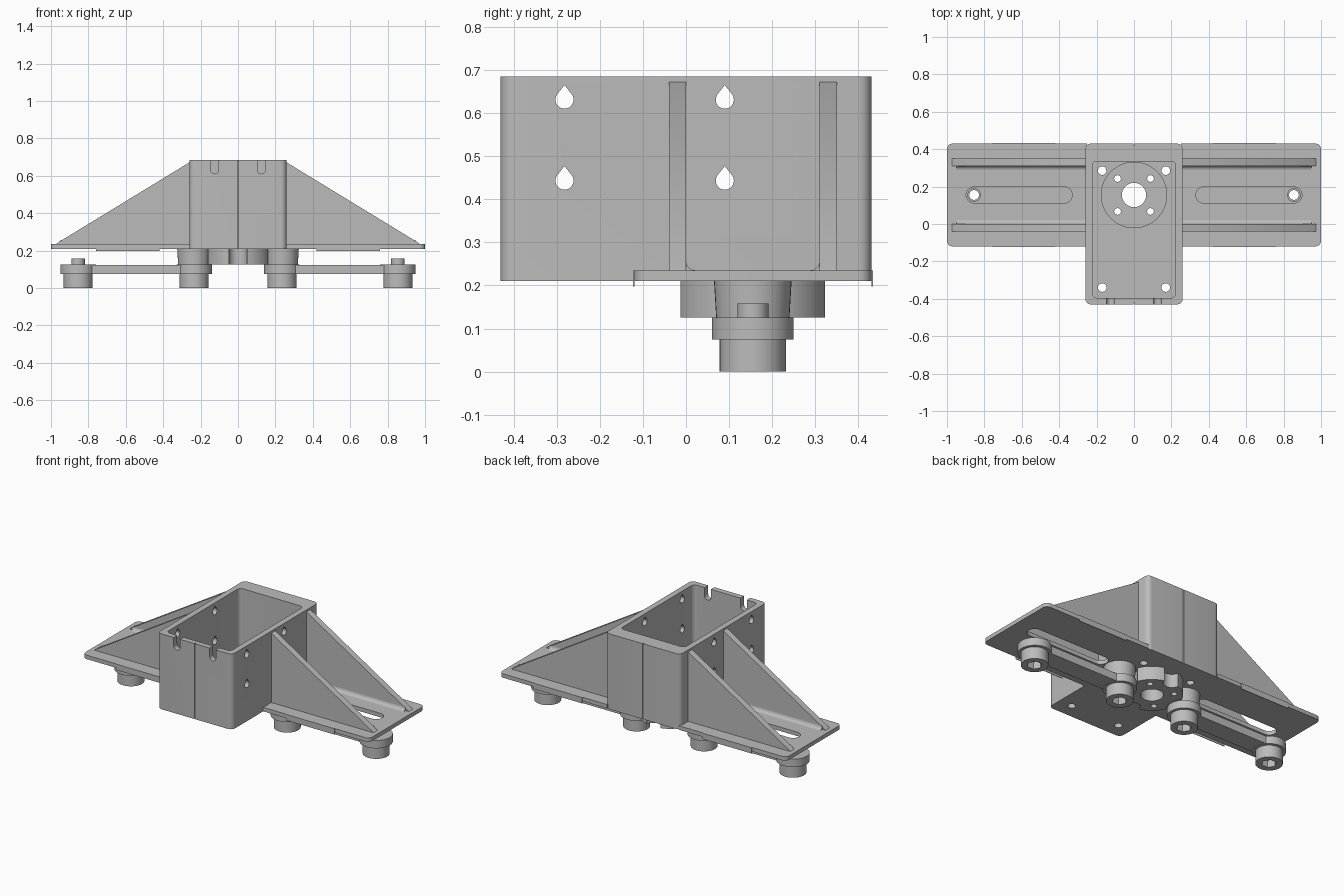
import bpy, bmesh
from math import cos, sin, pi, radians
from mathutils import Vector

if "Cube" in bpy.data.objects:
    bpy.data.objects.remove(bpy.data.objects["Cube"], do_unlink=True)

grey = bpy.data.materials.new("plain grey")
grey.use_nodes = True
grey.diffuse_color = (0.5, 0.5, 0.5, 1)
grey.node_tree.nodes["Principled BSDF"].inputs["Base Color"].default_value = (0.5, 0.5, 0.5, 1)

CY = 0.155                      # y of the motor and arm axis
BOTTOM, DECK, TOP = 0.21, 0.235, 0.685


def finish(name, bm):
    bmesh.ops.remove_doubles(bm, verts=bm.verts, dist=1e-5)
    bmesh.ops.recalc_face_normals(bm, faces=bm.faces)
    mesh = bpy.data.meshes.new(name)
    bm.to_mesh(mesh)
    bm.free()
    obj = bpy.data.objects.new(name, mesh)
    mesh.materials.append(grey)
    bpy.context.collection.objects.link(obj)
    return obj


def prism(name, pts, axis, lo, hi):
    """Extrude a 2D outline along the x, y or z axis."""
    place = {"x": lambda u, v, w: (w, u, v),
             "y": lambda u, v, w: (u, w, v),
             "z": lambda u, v, w: (u, v, w)}[axis]
    bm = bmesh.new()
    face = bm.faces.new([bm.verts.new(place(u, v, lo)) for u, v in pts])
    ext = bmesh.ops.extrude_face_region(bm, geom=[face])
    verts = [g for g in ext["geom"] if isinstance(g, bmesh.types.BMVert)]
    bmesh.ops.translate(bm, verts=verts, vec=Vector(place(0, 0, hi - lo)))
    return finish(name, bm)


def lathe(name, profile, x, y, n=40):
    """Turn a closed (radius, height) profile about a vertical axis."""
    bm = bmesh.new()
    vs = [bm.verts.new((x + r, y, z)) for r, z in profile]
    edges = [bm.edges.new((vs[i - 1], vs[i])) for i in range(len(vs))]
    bmesh.ops.spin(bm, geom=vs + edges, cent=(x, y, 0), axis=(0, 0, 1),
                   angle=2 * pi, steps=n, use_merge=True)
    bmesh.ops.dissolve_degenerate(bm, edges=bm.edges, dist=1e-6)
    return finish(name, bm)


def arc(cx, cy, r, a0, a1, n):
    return [(cx + r * cos(radians(a0 + (a1 - a0) * i / n)),
             cy + r * sin(radians(a0 + (a1 - a0) * i / n))) for i in range(n + 1)]


def circle(cx, cy, r, n=32):
    return arc(cx, cy, r, 0, 360, n)[:-1]


def rounded(x0, x1, y0, y1, r):
    return (arc(x1 - r, y1 - r, r, 0, 90, 5) + arc(x0 + r, y1 - r, r, 90, 180, 5)
            + arc(x0 + r, y0 + r, r, 180, 270, 5) + arc(x1 - r, y0 + r, r, 270, 360, 5))


def box(x0, x1, y0, y1):
    return [(x0, y0), (x1, y0), (x1, y1), (x0, y1)]


def cut(obj, pts, axis, lo, hi):
    cutter = prism("cutter", pts, axis, lo, hi)
    cutter.hide_render = True
    mod = obj.modifiers.new("cut", "BOOLEAN")
    mod.operation, mod.solver, mod.object = "DIFFERENCE", "EXACT", cutter
    bpy.context.view_layer.objects.active = obj
    bpy.ops.object.modifier_apply(modifier=mod.name)
    bpy.data.objects.remove(cutter, do_unlink=True)


# Open housing with a thick back wall
housing = prism("housing", rounded(-0.26, 0.26, -0.43, 0.43, 0.03), "z", BOTTOM, TOP)
cut(housing, rounded(-0.223, 0.223, -0.395, 0.335, 0.025), "z", DECK + 0.01, 0.9)
cut(housing, circle(0, CY, 0.175, 48), "z", DECK - 0.003, 0.4)
cut(housing, circle(0, CY, 0.065), "z", 0.1, 0.4)
for x in (-1, 1):
    for y in (-1, 1):
        cut(housing, circle(x * 0.088, CY + y * 0.088, 0.018, 16), "z", 0.1, 0.4)
    for y in (-0.34, 0.285):
        cut(housing, circle(x * 0.17, y, 0.023, 20), "z", 0.1, 0.4)
    # Cable notches in the front rim
    cut(housing, arc(x * 0.125, 0.633, 0.022, 180, 360, 12)
        + [(x * 0.125 + 0.022, 0.8), (x * 0.125 - 0.022, 0.8)], "y", -0.6, -0.2)
# Teardrop screw holes through both side walls
for y in (-0.282, 0.09):
    for z in (0.443, 0.631):
        cut(housing, arc(y, z, 0.021, 145, 395, 20) + [(y, z + 0.034)], "x", -0.5, 0.5)
# Fine vertical seams front and back
cut(housing, box(-0.003, 0.003, -0.5, -0.42), "z", 0.1, 0.8)
cut(housing, box(-0.003, 0.003, 0.42, 0.5), "z", 0.1, 0.8)

# Clover shaped spacer under the floor
spacer = prism("motor_spacer", circle(0, CY, 0.175, 48), "z", 0.125, BOTTOM)
cut(spacer, circle(0, CY, 0.065), "z", 0, 0.4)
for s in (-1, 1):
    cut(spacer, circle(0, CY + s * 0.175, 0.05), "z", 0, 0.4)
    cut(spacer, circle(s * 0.235, CY, 0.1), "z", 0, 0.4)
    for y in (-1, 1):
        cut(spacer, circle(s * 0.088, CY + y * 0.088, 0.018, 16), "z", 0, 0.4)

objects = [housing, spacer]
for s, side in ((1, "left"), (-1, "right")):
    def mirror(pts):
        return [(s * x, y) for x, y in pts]

    # Wing plate with its long slot
    wing = prism(side + "_wing", mirror(box(0.25, 0.9, -0.12, 0.43)[:1]
                 + arc(0.97, -0.09, 0.03, 270, 360, 5) + arc(0.97, 0.4, 0.03, 0, 90, 5)
                 + [(0.25, 0.43)]), "z", BOTTOM, DECK)
    slot = arc(0.855, CY, 0.043, -90, 90, 12) + arc(0.373, CY, 0.043, 90, 270, 12)
    cut(wing, mirror(slot), "z", 0.1, 0.4)
    objects.append(wing)

    # Thin lips hanging from the plate edges
    for edge, y in (("front", -0.123), ("back", 0.43)):
        objects.append(prism(f"{side}_{edge}_lip", mirror(box(0.42, 0.76, y, y + 0.004)),
                             "z", 0.198, DECK))

    # Sloping ribs with a fillet along the inner foot
    slope = [(0.25, DECK - 0.01), (0.985, DECK - 0.01), (0.96, 0.245), (0.26, 0.672), (0.25, 0.672)]
    for place, y0, y1, inner, d in (("front", -0.04, 0.0, 0.0, 1), ("back", 0.31, 0.35, 0.31, -1)):
        objects.append(prism(f"{side}_{place}_rib", mirror(slope), "y", y0, y1))
        r = 0.022
        fillet = [(inner, DECK)] + [(inner + d * (r + u), DECK + r + v)
                                    for u, v in arc(0, 0, r, 180, 270, 5)]
        objects.append(prism(f"{side}_{place}_fillet", fillet, "x", *sorted((s * 0.25, s * 0.95))))

    # Swinging arm between the two posts
    objects.append(prism(side + "_arm", mirror(box(0.285, 0.805, CY - 0.06, CY + 0.06)),
                         "z", 0.076, 0.124))
    base = [(0.077, 0), (0.077, 0.075), (0.095, 0.075), (0.095, 0.125)]
    post = lathe(side + "_inner_post", [(0, 0)] + base + [(0.085, 0.125), (0.09, BOTTOM), (0, BOTTOM)],
                 s * 0.235, CY)
    foot = lathe(side + "_outer_foot", [(0.026, 0)] + base
                 + [(0.036, 0.125), (0.036, 0.158), (0.026, 0.158)], s * 0.855, CY)
    # Hexagonal nut pockets underneath
    for part, x in ((post, 0.235), (foot, 0.855)):
        cut(part, circle(s * x, CY, 0.043, 6), "z", -0.1, 0.045)
        objects.append(part)

# Smooth the rounded surfaces, keep the edges sharp
bpy.ops.object.select_all(action="DESELECT")
for obj in objects:
    obj.select_set(True)
bpy.context.view_layer.objects.active = housing
bpy.ops.object.shade_smooth_by_angle(angle=radians(32))
